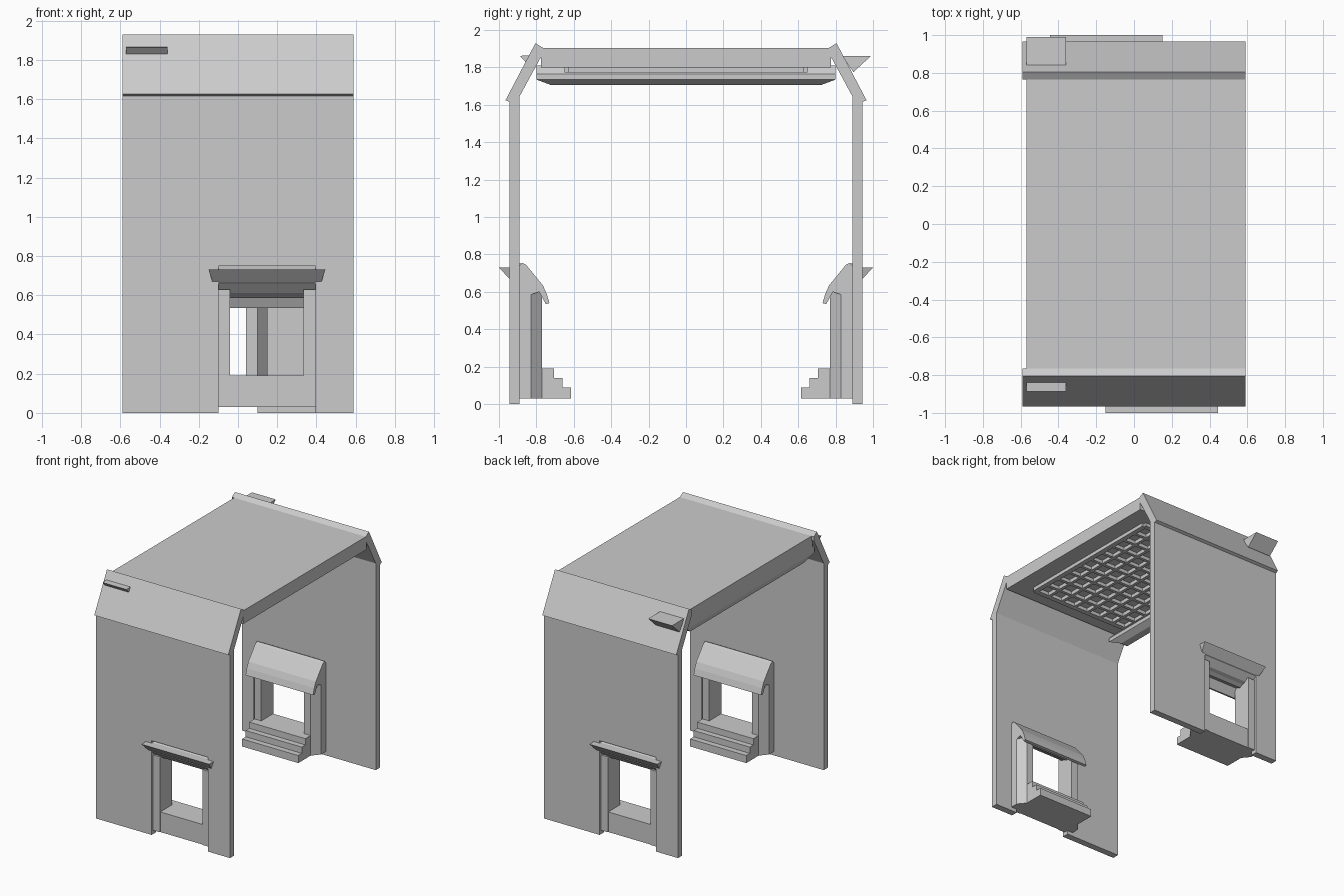
import bpy, bmesh
from mathutils import Vector

if "Cube" in bpy.data.objects:
    bpy.data.objects.remove(bpy.data.objects["Cube"])

# axis -> function placing a profile point (a, b) at depth d
PLACE = {
    'x': lambda a, b, d: Vector((d, a, b)),   # profile in y,z
    'y': lambda a, b, d: Vector((a, d, b)),   # profile in x,z
    'z': lambda a, b, d: Vector((a, b, d)),   # profile in x,y
}


def finish(name, bm):
    bmesh.ops.recalc_face_normals(bm, faces=bm.faces)
    mesh = bpy.data.meshes.new(name)
    bm.to_mesh(mesh)
    bm.free()
    ob = bpy.data.objects.new(name, mesh)
    bpy.context.collection.objects.link(ob)
    return ob


def prism(name, axis, profile, d0, d1, turn=1):
    """Extrude a profile along an axis; turn=-1 rotates it half round z."""
    bm = bmesh.new()
    rings = []
    for d in (d0, d1):
        ring = []
        for a, b in profile:
            p = PLACE[axis](a, b, d)
            ring.append(bm.verts.new((p.x * turn, p.y * turn, p.z)))
        rings.append(ring)
    n = len(profile)
    bm.faces.new(rings[0])
    bm.faces.new(rings[1][::-1])
    for i in range(n):
        j = (i + 1) % n
        bm.faces.new((rings[0][i], rings[0][j], rings[1][j], rings[1][i]))
    return finish(name, bm)


def boxes(name, spans):
    """One object made of axis-aligned boxes given as (x0,x1,y0,y1,z0,z1)."""
    bm = bmesh.new()
    for x0, x1, y0, y1, z0, z1 in spans:
        vs = bmesh.ops.create_cube(bm, size=1)['verts']
        for v in vs:
            v.co = ((x0 + x1) / 2 + v.co.x * (x1 - x0),
                    (y0 + y1) / 2 + v.co.y * (y1 - y0),
                    (z0 + z1) / 2 + v.co.z * (z1 - z0))
    return finish(name, bm)


for label, t in (("front", 1), ("back", -1)):
    # wall with a doorway notch
    prism(label + "_wall", 'y',
          [(-.59, 0), (-.1, 0), (-.1, .75), (.395, .75), (.395, 0),
           (.59, 0), (.59, 1.65), (-.59, 1.65)], -.943, -.89, t)
    # sloping upper panel
    prism(label + "_slope_panel", 'x',
          [(-.965, 1.625), (-.805, 1.93), (-.765, 1.905), (-.765, 1.875),
           (-.89, 1.645), (-.943, 1.615)], -.59, .59, t)
    # splayed door jambs, mirrored about the door centre x = 0.147
    jamb = [(-.04, -.925), (-.04, -.77), (-.1, -.77), (-.15, -.83),
            (-.15, -.89), (-.1, -.89), (-.1, -.925)]
    prism(label + "_jamb_left", 'z', jamb, .03, .63, t)
    prism(label + "_jamb_right", 'z', [(.295 - x, y) for x, y in jamb], .03, .63, t)
    # inner steps and sill
    prism(label + "_steps", 'x',
          [(-.92, .03), (-.615, .03), (-.615, .09), (-.66, .09), (-.66, .14),
           (-.705, .14), (-.705, .19), (-.92, .19)], -.1, .395, t)
    # inner door hood with bent eave
    prism(label + "_hood", 'x',
          [(-.89, .74), (-.875, .755), (-.855, .745), (-.765, .635), (-.745, .59),
           (-.73, .54), (-.75, .535), (-.785, .6), (-.83, .585), (-.89, .62)],
          -.15, .445, t)
    # hood top and lintel filling the doorway
    prism(label + "_lintel", 'x',
          [(-.93, .73), (-.88, .755), (-.86, .6), (-.89, .61), (-.94, .66)],
          -.1, .395, t)
    # outer canopy wedge, narrower at its lower edge
    canopy = prism(label + "_canopy", 'x',
                   [(-1, .73), (-.93, .73), (-.93, .655)], -.15, .445, t)
    for v in canopy.data.vertices:
        if v.co.z < .7:
            v.co.x = t * (.1475 + (t * v.co.x - .1475) * .92)

# small wedges on the sloping panels
prism("front_wedge", 'x', [(-.888, 1.862), (-.83, 1.865), (-.85, 1.82)], -.57, -.36)
prism("back_wedge", 'x', [(.99, 1.862), (.835, 1.862), (.895, 1.775)], -.57, -.36)

# ceiling slab
boxes("ceiling_slab", [(-.57, .59, -.775, .775, 1.8, 1.905)])

# coffered grid below the slab
X0, X1, Y, NX, NY = -.44, .43, .63, 7, 10
bars = []
for i in range(NX + 1):
    x = X0 + (X1 - X0) * i / NX
    w = .02 if i in (0, NX) else .012
    bars.append((x - w, x + w, -Y, Y, 1.772, 1.802))
for j in range(NY + 1):
    y = -Y + 2 * Y * j / NY
    w = .02 if j in (0, NY) else .012
    bars.append((X0, X1, y - w, y + w, 1.773, 1.802))
boxes("ceiling_coffers", bars)

# side beam hanging along the left edge, tapered at its ends
beam = prism("side_beam", 'y',
             [(-.57, 1.81), (-.57, 1.76), (-.54, 1.705), (-.48, 1.705),
              (-.43, 1.735), (-.43, 1.765), (-.47, 1.81)], -.8, .8)
for v in beam.data.vertices:
    if v.co.z < 1.72:
        v.co.y *= .9
